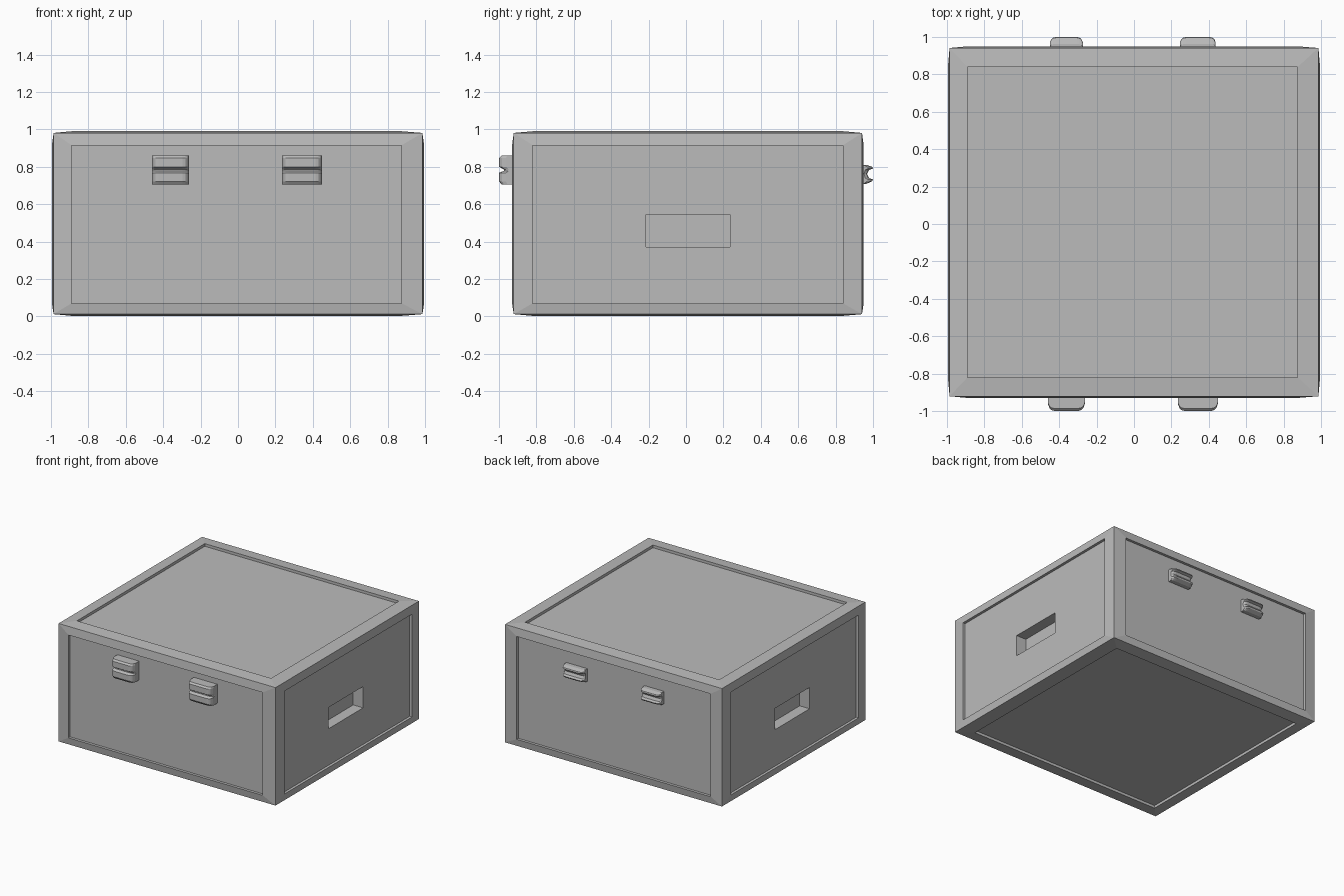
import bpy, bmesh
from mathutils import Vector

if "Cube" in bpy.data.objects:
    bpy.data.objects.remove(bpy.data.objects["Cube"])

grey = bpy.data.materials.new("case_grey")
grey.use_nodes = True
colour = (0.5, 0.5, 0.5, 1)
grey.diffuse_color = colour
grey.node_tree.nodes["Principled BSDF"].inputs["Base Color"].default_value = colour

LOW = Vector((-0.995, -0.93, 0.003))
HIGH = Vector((0.995, 0.95, 0.99))
PANEL_LOW = (-0.89, -0.82, 0.07)
PANEL_HIGH = (0.875, 0.84, 0.915)
EDGE_DROP = 0.009
RECESS = 0.022


def finish(name, bm):
    bmesh.ops.remove_doubles(bm, verts=bm.verts, dist=1e-5)
    bmesh.ops.recalc_face_normals(bm, faces=bm.faces)
    mesh = bpy.data.meshes.new(name)
    bm.to_mesh(mesh)
    bm.free()
    mesh.materials.append(grey)
    obj = bpy.data.objects.new(name, mesh)
    bpy.context.collection.objects.link(obj)
    return obj


def ring(bm, axis, depth, low, high):
    """Rectangle of vertices perpendicular to an axis."""
    a, b = [i for i in range(3) if i != axis]
    verts = []
    for u, v in ((low[a], low[b]), (high[a], low[b]), (high[a], high[b]), (low[a], high[b])):
        p = Vector()
        p[axis], p[a], p[b] = depth, u, v
        verts.append(bm.verts.new(p))
    return verts


def stack(bm, rings):
    """Join successive rings with walls."""
    for r, s in zip(rings, rings[1:]):
        for i in range(len(r)):
            j = (i + 1) % len(r)
            bm.faces.new((r[i], r[j], s[j], s[i]))


# Case: sloped frame, sunken panel on every side, hand holes left and right
bm = bmesh.new()
drop = Vector((EDGE_DROP,) * 3)
box_low, box_high = LOW + drop, HIGH - drop
hole_low, hole_high = (0, -0.215, 0.37), (0, 0.235, 0.545)
for axis in range(3):
    for side, extent, edge in ((-1, LOW, box_low), (1, HIGH, box_high)):
        face = extent[axis]
        floor = face - side * RECESS
        rings = [ring(bm, axis, edge[axis], box_low, box_high),
                 ring(bm, axis, face, PANEL_LOW, PANEL_HIGH),
                 ring(bm, axis, floor, PANEL_LOW, PANEL_HIGH)]
        if axis == 0:
            rings += [ring(bm, axis, floor, hole_low, hole_high),
                      ring(bm, axis, floor - side * 0.09, hole_low, hole_high)]
        stack(bm, rings)
        bm.faces.new(rings[-1])
finish("case", bm)


def fitting(name, x0, x1, base, side, profile):
    """Profile of (outward, z) swept along x with rounded ends."""
    bm = bmesh.new()
    ends = ((0, 0.6), (0.008, 0.84), (0.018, 0.95), (0.034, 1))
    sections = [(x0 + d, s) for d, s in ends] + [(x1 - d, s) for d, s in reversed(ends)]
    rings = [[bm.verts.new((x, base + side * out * s, z)) for out, z in profile]
             for x, s in sections]
    stack(bm, rings)
    bm.faces.new(rings[0])
    bm.faces.new(rings[-1])
    return finish(name, bm)


# Front latches: two lips with a groove between them
latch = [(0, 0.86), (0.078, 0.86), (0.091, 0.847), (0.091, 0.80), (0.066, 0.785),
         (0.066, 0.778), (0.091, 0.768), (0.091, 0.722), (0.078, 0.705), (0, 0.705)]
fitting("latch_right", -0.46, -0.263, LOW.y + RECESS, -1, latch)
fitting("latch_left", 0.235, 0.448, LOW.y + RECESS, -1, latch)

# Back hinges: two prongs around a curved groove
hinge = [(0, 0.81), (0.035, 0.81), (0.068, 0.80), (0.072, 0.79), (0.05, 0.783),
         (0.04, 0.762), (0.05, 0.74), (0.072, 0.732), (0.066, 0.722), (0.035, 0.708), (0, 0.708)]
fitting("hinge_right", -0.45, -0.273, HIGH.y - RECESS, 1, hinge)
fitting("hinge_left", 0.245, 0.437, HIGH.y - RECESS, 1, hinge)
